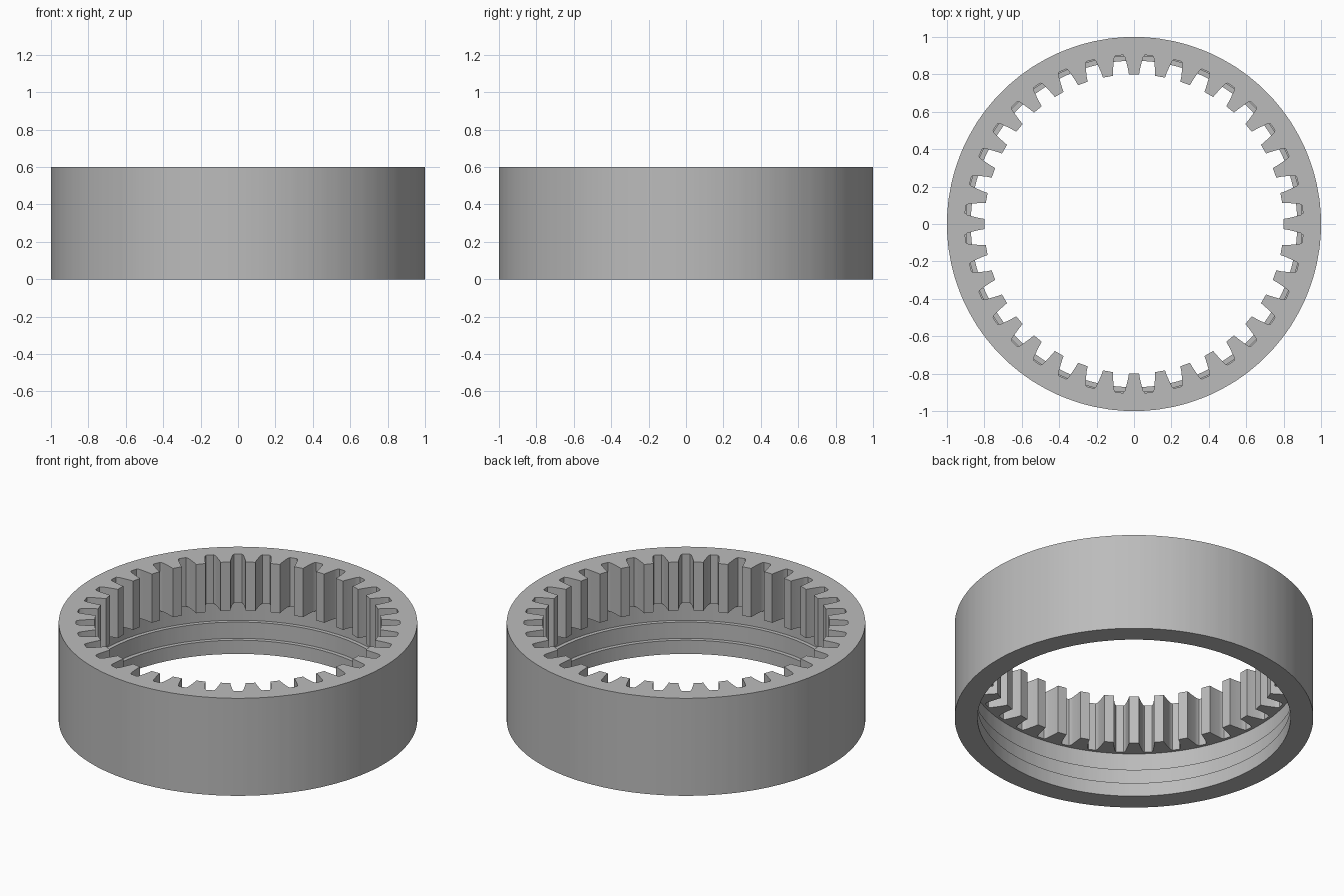
import bpy
import bmesh
import math

if "Cube" in bpy.data.objects:
    bpy.data.objects.remove(bpy.data.objects["Cube"], do_unlink=True)

TEETH = 36
HEIGHT = 0.6
TOOTH_BASE = 0.3

# One flank of a tooth: (angle from tooth centre, radius), tip to root
flank = [(0.034, 0.8), (0.038, 0.825), (0.044, 0.85),
         (0.05, 0.875), (0.055, 0.893), (0.064, 0.905)]
tooth = [(-a, r) for a, r in reversed(flank)] + flank
outline = [(2 * math.pi * i / TEETH + a, r) for i in range(TEETH) for a, r in tooth]

# Closed cross-section of the ring: (radius, height); None follows the teeth
section = [(1.0, 0), (1.0, HEIGHT),
           (None, HEIGHT), (None, TOOTH_BASE),
           (0.922, TOOTH_BASE), (0.922, 0.184),
           (0.898, 0.184), (0.898, 0.084),
           (0.873, 0.084), (0.873, 0)]


def add_loop(bm, radius, z):
    loop = []
    for angle, tooth_radius in outline:
        r = radius or tooth_radius
        loop.append(bm.verts.new((r * math.cos(angle), r * math.sin(angle), z)))
    return loop


# Internal gear ring: skin each loop to the next, closing back to the first
bm = bmesh.new()
loops = [add_loop(bm, r, z) for r, z in section]
count = len(outline)
for k, lower in enumerate(loops):
    upper = loops[(k + 1) % len(loops)]
    for i in range(count):
        j = (i + 1) % count
        bm.faces.new((lower[i], lower[j], upper[j], upper[i]))
bmesh.ops.recalc_face_normals(bm, faces=bm.faces)

mesh = bpy.data.meshes.new("internal_gear_ring")
bm.to_mesh(mesh)
bm.free()
ring = bpy.data.objects.new("internal_gear_ring", mesh)
bpy.context.collection.objects.link(ring)

# Plain grey metal
grey = bpy.data.materials.new("grey_metal")
grey.use_nodes = True
colour = (0.5, 0.5, 0.5, 1)
grey.diffuse_color = colour
for node in grey.node_tree.nodes:
    if node.type == "BSDF_PRINCIPLED":
        node.inputs["Base Color"].default_value = colour
mesh.materials.append(grey)

# Smooth curved walls, crisp corners
bpy.ops.object.select_all(action="DESELECT")
ring.select_set(True)
bpy.context.view_layer.objects.active = ring
bpy.ops.object.shade_smooth_by_angle(angle=math.radians(25))
